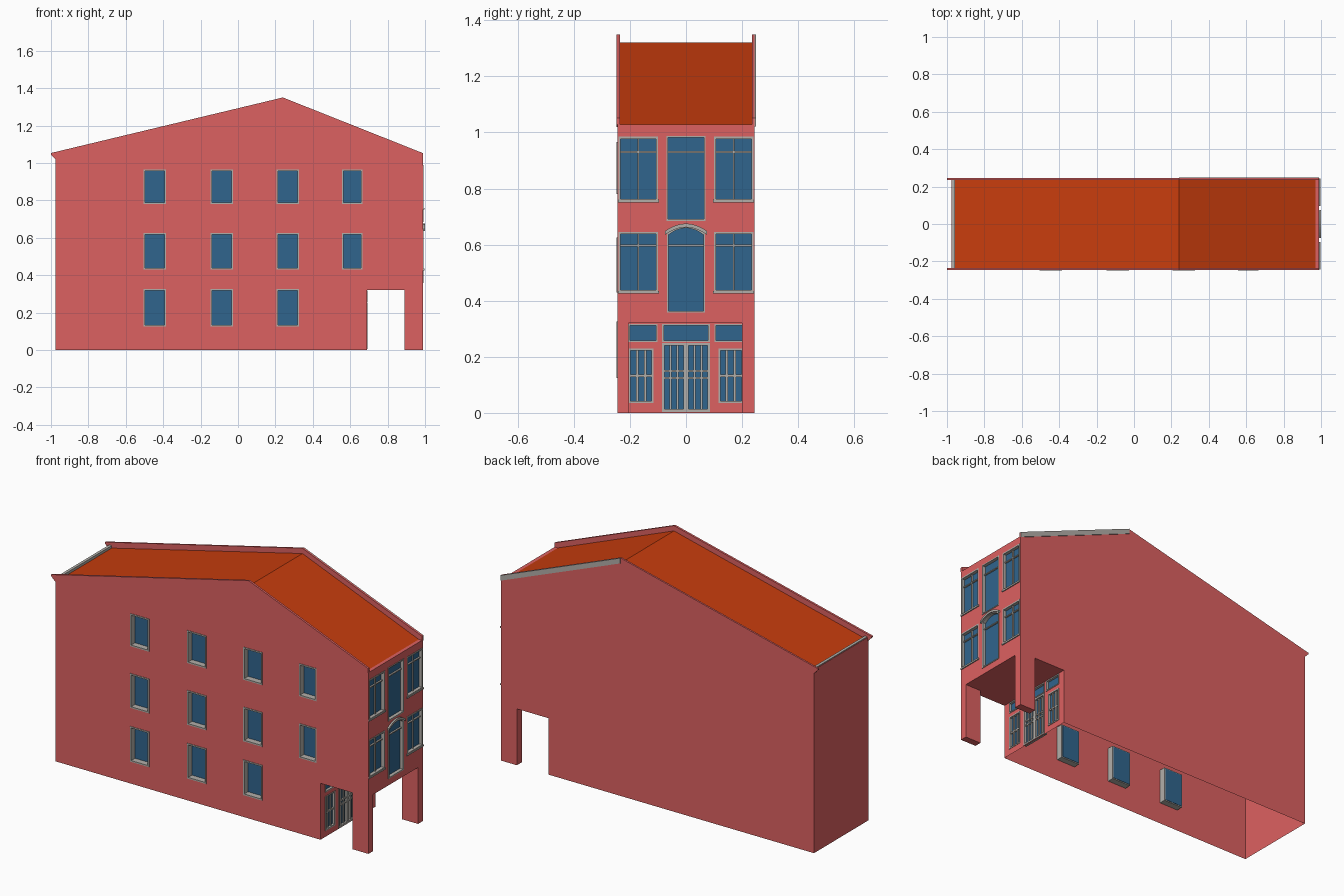
import bpy, bmesh, math

if "Cube" in bpy.data.objects:
    bpy.data.objects.remove(bpy.data.objects["Cube"])

def mat(name, col):
    m = bpy.data.materials.new(name)
    m.diffuse_color = (*col, 1)
    m.use_nodes = True
    m.node_tree.nodes["Principled BSDF"].inputs["Base Color"].default_value = m.diffuse_color
    return m

RED = mat("red_plaster", (0.72, 0.12, 0.12))
ROOF = mat("orange_roof", (0.57, 0.045, 0.004))
GLASS = mat("blue_glass", (0.03, 0.13, 0.27))
GREY = mat("grey_trim", (0.45, 0.43, 0.40))

# Planes: (u, v, depth inward) -> world position
def front(u, v, d): return (u, -0.245 + d, v)
def right(u, v, d): return (0.99 - d, u, v)
def porch(u, v, d): return (0.69 - d, u, v)

def rect(u0, u1, v0, v1):
    return [(u0, v0), (u1, v0), (u1, v1), (u0, v1)]

def arch(u0, u1, v0, v1, rise, n=10):
    top = []
    for i in range(n + 1):
        t = i / n
        top.append((u1 + (u0 - u1) * t, v1 - rise + rise * 4 * t * (1 - t)))
    return [(u0, v0), (u1, v0)] + top

def shrink(loop, t):
    us, vs = [p[0] for p in loop], [p[1] for p in loop]
    cu, cv = (min(us) + max(us)) / 2, (min(vs) + max(vs)) / 2
    w, h = max(us) - min(us), max(vs) - min(vs)
    return [(cu + (u - cu) * (w - 2 * t) / w, cv + (v - cv) * (h - 2 * t) / h) for u, v in loop]

def prism(bm, loop, f, d0, d1):
    a = [bm.verts.new(f(u, v, d0)) for u, v in loop]
    b = [bm.verts.new(f(u, v, d1)) for u, v in loop]
    bm.faces.new(a)
    bm.faces.new(b[::-1])
    for i in range(len(a)):
        j = (i + 1) % len(a)
        bm.faces.new((a[i], b[i], b[j], a[j]))

def ring(bm, outer, inner, f, d0, d1):
    o0, i0, i1, o1 = [[bm.verts.new(f(u, v, d)) for u, v in l]
                      for l, d in ((outer, d0), (inner, d0), (inner, d1), (outer, d1))]
    for i in range(len(outer)):
        j = (i + 1) % len(outer)
        for p, q in ((o0, i0), (i0, i1), (i1, o1), (o1, o0)):
            bm.faces.new((p[i], p[j], q[j], q[i]))

def finish(bm, name, m=None, hide=False):
    bmesh.ops.recalc_face_normals(bm, faces=bm.faces[:])
    me = bpy.data.meshes.new(name)
    bm.to_mesh(me)
    bm.free()
    ob = bpy.data.objects.new(name, me)
    bpy.context.collection.objects.link(ob)
    if m:
        me.materials.append(m)
    ob.hide_render = hide
    return ob

def solid(name, loop, f, d0, d1, m=None, hide=False):
    bm = bmesh.new()
    prism(bm, loop, f, d0, d1)
    return finish(bm, name, m, hide)

cut = bmesh.new()
frames = {k: bmesh.new() for k in ("side_window", "facade_window", "entrance")}
panes = {k: bmesh.new() for k in frames}

def window(kind, loop, f, depth, t, mullions=(), transoms=(), bar=0.008):
    """Recessed pocket with frame, glass and glazing bars."""
    inner = shrink(loop, t)
    prism(cut, shrink(loop, 0.002), f, -0.02, depth)
    ring(frames[kind], loop, inner, f, -0.003, depth + 0.002)
    prism(panes[kind], shrink(loop, t * 0.7), f, depth - 0.004, depth + 0.004)
    u0, u1 = inner[0][0], inner[1][0]
    v0, v1 = inner[0][1], max(p[1] for p in inner)
    for u in mullions:
        prism(frames[kind], rect(u - bar / 2, u + bar / 2, v0, v1), f, depth - 0.012, depth - 0.002)
    for v in transoms:
        prism(frames[kind], rect(u0, u1, v - bar / 2, v + bar / 2), f, depth - 0.013, depth - 0.002)

# Side windows, the last column skips the ground floor
for r, (v0, v1) in enumerate(((0.125, 0.325), (0.43, 0.625), (0.78, 0.965))):
    for u0, u1 in ((-0.505, -0.385), (-0.147, -0.027), (0.205, 0.325), (0.555, 0.665))[:3 if r == 0 else 4]:
        window("side_window", rect(u0, u1, v0, v1), front, 0.035, 0.008)

# Street facade windows
for v0, v1, tr in ((0.755, 0.985, 0.93), (0.43, 0.645, 0.597)):
    for s in (-1, 1):
        window("facade_window", rect(s * 0.17 - 0.071, s * 0.17 + 0.071, v0, v1), right, 0.02, 0.008,
               [s * 0.17], [tr], 0.006)
        prism(frames["facade_window"], rect(s * 0.17 - 0.073, s * 0.17 + 0.073, v0 - 0.004, v0 + 0.005),
              right, -0.006, 0.004)
window("facade_window", rect(-0.07, 0.07, 0.685, 0.988), right, 0.02, 0.006, [], [0.93], 0.006)
window("facade_window", arch(-0.068, 0.068, 0.358, 0.665, 0.025), right, 0.02, 0.006, [], [0.597], 0.006)
# Curved hood over the central window
up = arch(-0.075, 0.075, 0, 0.675, 0.027)[2:]
low = arch(-0.075, 0.075, 0, 0.662, 0.027)[2:]
prism(frames["facade_window"], up + low[::-1], right, -0.01, 0.004)

# Entrance wall behind the arcade
for s in (-1, 1):
    c = s * 0.16
    window("entrance", rect(c - 0.044, c + 0.044, 0.035, 0.23), porch, 0.015, 0.007,
           [c - 0.014, c + 0.014], [0.132], 0.009)
    window("entrance", rect(s * 0.153 - 0.052, s * 0.153 + 0.052, 0.253, 0.317), porch, 0.015, 0.006)
window("entrance", rect(-0.085, 0.085, 0.253, 0.317), porch, 0.015, 0.006)
window("entrance", rect(-0.085, 0.085, 0.004, 0.25), porch, 0.015, 0.009,
       [-0.055, -0.031, 0.031, 0.055], [0.125, 0.15], 0.007)
prism(frames["entrance"], rect(-0.009, 0.009, 0.01, 0.245), porch, 0.001, 0.013)

for k in frames:
    finish(frames[k], k + "_frames", GREY)
    finish(panes[k], k + "_glass", GLASS)

# Building body with arcade and window pockets cut out
body = solid("building_body", [(-0.975, 0), (0.99, 0), (0.99, 1.028), (0.97, 1.028), (0.24, 1.32),
                               (-0.96, 1.03), (-0.968, 1.04), (-0.975, 1.04)], front, 0, 0.49, RED)
body.data.materials.append(ROOF)
cutters = [
    solid("arcade_cutter", rect(0.69, 0.89, -0.1, 0.32), front, -0.1, 0.6, hide=True),
    solid("street_opening_cutter", rect(-0.205, 0.2, -0.1, 0.32), right, -0.1, 0.2, hide=True),
    finish(cut, "window_cutter", hide=True),
]
for c in cutters:
    mod = body.modifiers.new("cut", 'BOOLEAN')
    mod.operation, mod.solver, mod.object = 'DIFFERENCE', 'EXACT', c
dg = bpy.context.evaluated_depsgraph_get()
me = bpy.data.meshes.new_from_object(body.evaluated_get(dg))
body.modifiers.clear()
body.data = me
for c in cutters:
    bpy.data.objects.remove(c)
me.materials.clear()
me.materials.append(RED)
me.materials.append(ROOF)

# Open underside, orange roof slopes
bm = bmesh.new()
bm.from_mesh(me)
bm.normal_update()
bottom = []
for fc in bm.faces:
    c = fc.calc_center_median()
    fc.material_index = 1 if fc.normal.z > 0.8 and c.z > 1.1 else 0
    if abs(fc.normal.z) > 0.9 and c.z < 0.001 and c.x < 0.69:
        bottom.append(fc)
bmesh.ops.delete(bm, geom=bottom, context='FACES')
bm.to_mesh(me)
bm.free()

# Gable parapets with flared rear tips
para = [(-0.975, 1.02), (-0.96, 1.03), (0.24, 1.32), (0.97, 1.028), (0.99, 1.028),
        (0.99, 1.052), (0.24, 1.35), (-1.0, 1.053), (-1.0, 1.045)]
solid("front_parapet", para, front, -0.002, 0.01, RED)
solid("back_parapet", para, front, 0.48, 0.49, RED)

# Grey flashing on the back parapet and grey gutter at the rear eave
solid("back_flashing", [(0.24, 1.32), (0.99, 1.022), (0.99, 1.052), (0.24, 1.35)], front, 0.488, 0.494, GREY)
solid("rear_gutter", rect(-0.973, -0.957, 1.03, 1.045), front, 0.01, 0.48, GREY)
